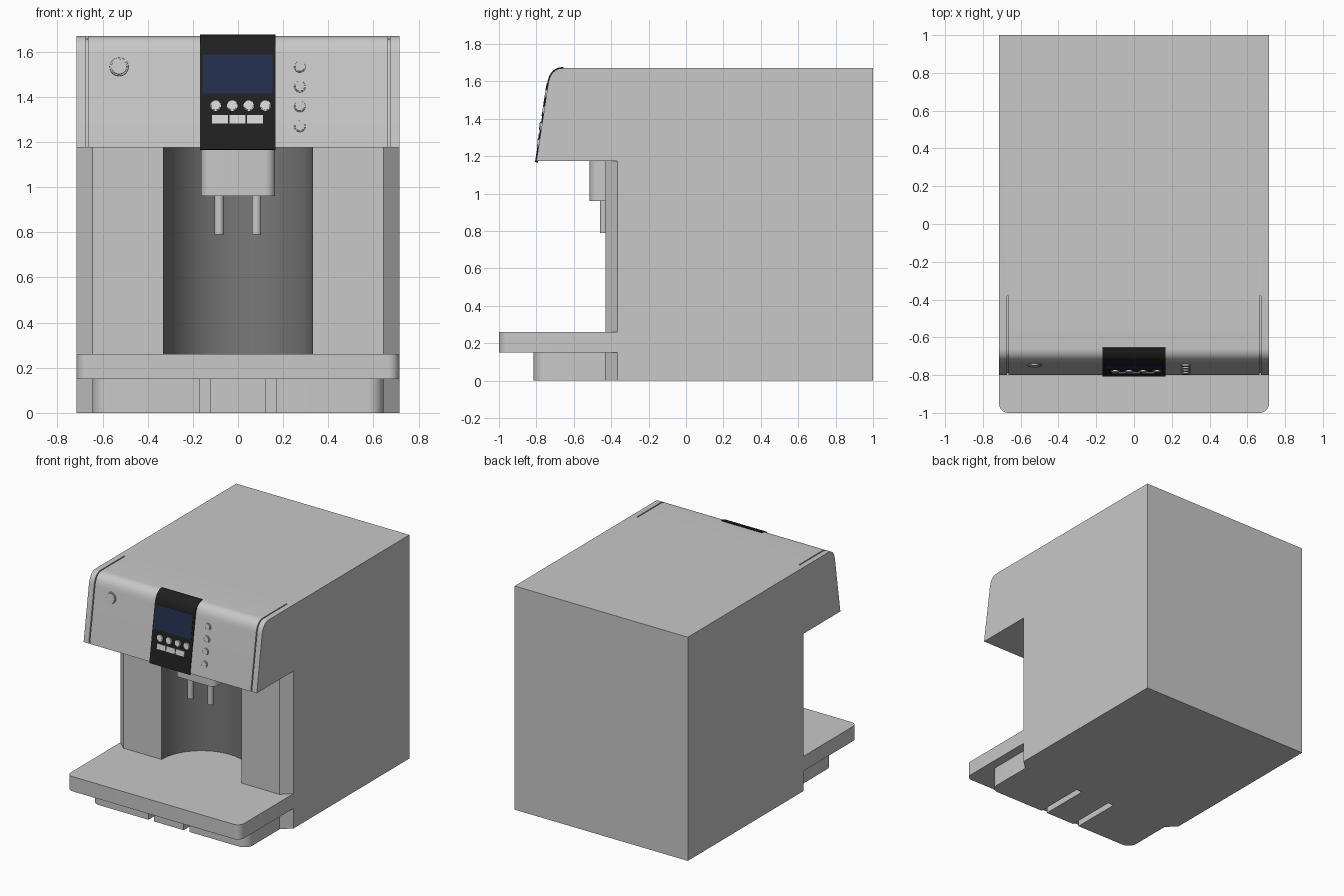
import bpy, bmesh, math
from mathutils import Matrix, Vector

if "Cube" in bpy.data.objects:
    bpy.data.objects.remove(bpy.data.objects["Cube"])


def mat(name, r, g, b):
    m = bpy.data.materials.new(name)
    m.diffuse_color = (r, g, b, 1)
    m.use_nodes = True
    m.node_tree.nodes["Principled BSDF"].inputs["Base Color"].default_value = m.diffuse_color
    return m


GREY = mat("light_grey", 0.58, 0.58, 0.58)
DARK = mat("dark_grey", 0.19, 0.19, 0.19)
BLACK = mat("panel_black", 0.014, 0.014, 0.014)
BLUE = mat("screen_blue", 0.017, 0.028, 0.075)
WHITE = mat("button_white", 0.68, 0.68, 0.68)


def smooth(ob):
    bpy.ops.object.select_all(action='DESELECT')
    bpy.context.view_layer.objects.active = ob
    ob.select_set(True)
    bpy.ops.object.shade_smooth_by_angle(angle=math.radians(30))


def finish(name, bm, material):
    bmesh.ops.recalc_face_normals(bm, faces=bm.faces)
    me = bpy.data.meshes.new(name)
    bm.to_mesh(me)
    bm.free()
    me.materials.append(material)
    ob = bpy.data.objects.new(name, me)
    bpy.context.collection.objects.link(ob)
    smooth(ob)
    return ob


def prism(name, poly, axis, lo, hi, material):
    """Extrude a 2D outline: (y, z) points along x, or (x, y) points along z."""
    bm = bmesh.new()
    place = (lambda p, t: (t, p[0], p[1])) if axis == 'x' else (lambda p, t: (p[0], p[1], t))
    f = bm.faces.new([bm.verts.new(place(p, lo)) for p in poly])
    new = bmesh.ops.extrude_face_region(bm, geom=[f])['geom']
    step = Vector(place((0, 0), hi - lo))
    bmesh.ops.translate(bm, verts=[v for v in new if isinstance(v, bmesh.types.BMVert)], vec=step)
    return finish(name, bm, material)


def plan(x0, x1, y0, y1, rl, rr):
    """Rectangle in plan with rounded front corners."""
    pts = [(x1, y1), (x0, y1)]
    for r, cx, start in ((rl, x0 + rl, 180), (rr, x1 - rr, 270)):
        n = 8 if r else 0
        for i in range(n + 1):
            a = math.radians(start + (90 * i / n if n else 0))
            pts.append((cx + r * math.cos(a), y0 + r + r * math.sin(a)))
    return pts


def shell(path, inner, outer):
    """Closed band following a path at two offsets."""
    a, b = [], []
    for i, p in enumerate(path):
        t = (Vector(path[min(i + 1, len(path) - 1)]) - Vector(path[max(i - 1, 0)])).normalized()
        n = Vector((t.y, -t.x))
        a.append(tuple(Vector(p) + n * outer))
        b.append(tuple(Vector(p) + n * inner))
    return a + b[::-1]


def cut(ob, cutter):
    m = ob.modifiers.new("cut", 'BOOLEAN')
    m.operation, m.solver, m.object = 'DIFFERENCE', 'EXACT', cutter
    bpy.ops.object.select_all(action='DESELECT')
    bpy.context.view_layer.objects.active = ob
    ob.select_set(True)
    bpy.ops.object.modifier_apply(modifier=m.name)
    bpy.data.objects.remove(cutter)


# Curved front of the head, from the top edge down
HEAD_Z, TOP = 1.175, 1.67
P0, P1, P2 = Vector((-0.655, TOP)), Vector((-0.724, TOP)), Vector((-0.737, 1.585))
curve = []
for i in range(11):
    t = i / 10
    curve.append(tuple(P0 * (1 - t) ** 2 + P1 * 2 * t * (1 - t) + P2 * t * t))
SLOPE = 0.063 / 0.41

# Body: full side profile, then cut away below the head
body = prism("body", [(1, 0), (1, TOP)] + curve + [(-0.80 - 0.175 * SLOPE, 1.0), (-0.827, 0)],
             'x', -0.715, 0.715, GREY)
cut(body, prism("front_cutter", [(-0.785, -2), (0.785, -2), (0.785, -0.30), (0.645, -0.43),
                                 (-0.645, -0.43), (-0.785, -0.30)], 'z', -0.1, HEAD_Z, GREY))

# Round cup recess
R = 0.33
circle = [(R * math.cos(math.tau * i / 64), -0.43 + R * math.sin(math.tau * i / 64)) for i in range(64)]
cut(body, prism("recess_cutter", circle, 'z', 0.26, HEAD_Z + 0.001, GREY))

# Thin seams near both ends of the head
seam = [(-0.38, TOP)] + curve + [(-0.80 - 0.05 * SLOPE, 1.125)]
for s in (-1, 1):
    x = sorted((s * 0.665, s * 0.673))
    cut(body, prism("seam_cutter", shell(seam, -0.012, 0.012), 'x', x[0], x[1], GREY))

# Recess wall is darker
if len(body.data.materials) < 2:
    body.data.materials.append(DARK)
else:
    body.data.materials[1] = DARK
for f in body.data.polygons:
    c = f.center
    wall = (abs(f.normal.z) < 0.1 and 0.26 < c.z < HEAD_Z and c.y > -0.428
            and math.hypot(c.x, c.y + 0.43) < R + 0.005)
    f.material_index = 1 if wall else 0
smooth(body)

# Drip tray and the three foot blocks under it
prism("drip_tray", plan(-0.715, 0.715, -1, -0.365, 0.05, 0.05), 'z', 0.15, 0.26, GREY)
for name, x0, x1, rl, rr in (("left_foot", -0.645, -0.17, 0.07, 0), ("middle_foot", -0.122, 0.122, 0, 0),
                             ("right_foot", 0.17, 0.645, 0, 0.07)):
    prism(name, plan(x0, x1, -0.815, -0.425, rl, rr), 'z', 0, 0.15, GREY)

# Dispenser block and spouts
prism("dispenser", plan(-0.165, 0.165, -0.515, -0.2, 0.045, 0.045), 'z', 0.96, HEAD_Z, GREY)
for side, x in (("left", -0.084), ("right", 0.082)):
    ring = [(x + 0.021 * math.cos(math.tau * i / 24), -0.44 + 0.021 * math.sin(math.tau * i / 24))
            for i in range(24)]
    prism(side + "_spout", ring, 'z', 0.79, 0.96, GREY)

# Black control panel wrapped over the head
prism("control_panel", shell(curve + [(-0.80 - 0.008 * SLOPE, 1.167)], -0.01, 0.006),
      'x', -0.168, 0.166, BLACK)


def on_front(x, z, d):
    """Matrix on the sloping front: local z points outward, offset d."""
    tilt = math.pi / 2 - math.atan(SLOPE)
    base = Vector((x, -0.80 + (z - HEAD_Z) * SLOPE, z))
    return Matrix.Translation(base) @ Matrix.Rotation(tilt, 4, 'X') @ Matrix.Translation((0, 0, d))


def plate(name, x, z, w, h, d0, d1, material):
    bm = bmesh.new()
    m = on_front(x, z, (d0 + d1) / 2) @ Matrix.Diagonal((w, h, d1 - d0, 1))
    bmesh.ops.create_cube(bm, size=1, matrix=m)
    return finish(name, bm, material)


def button(name, x, z, r, d0, d1, material):
    bm = bmesh.new()
    for r1, r2, a, b in ((r, r * 0.94, d0, d1 * 0.7 + d0 * 0.3), (r * 0.84, r * 0.78, d0, d1)):
        bmesh.ops.create_cone(bm, cap_ends=True, segments=28, radius1=r1, radius2=r2,
                              depth=b - a, matrix=on_front(x, z, (a + b) / 2))
    return finish(name, bm, material)


# Screen and panel buttons
plate("screen", -0.002, 1.50, 0.31, 0.175, 0.002, 0.009, BLUE)
for i in range(4):
    button("panel_button", -0.099 + 0.0735 * i, 1.36, 0.025, 0.002, 0.013, WHITE)
for i in range(3):
    plate("panel_key", -0.08 + 0.0775 * i, 1.30, 0.071, 0.038, 0.002, 0.011, WHITE)

# Knob on the left, four buttons on the right
button("power_knob", -0.527, 1.533, 0.043, -0.005, 0.009, GREY)
for i in range(4):
    button("side_button", 0.274, 1.533 - 0.0877 * i, 0.026, -0.005, 0.009, GREY)
